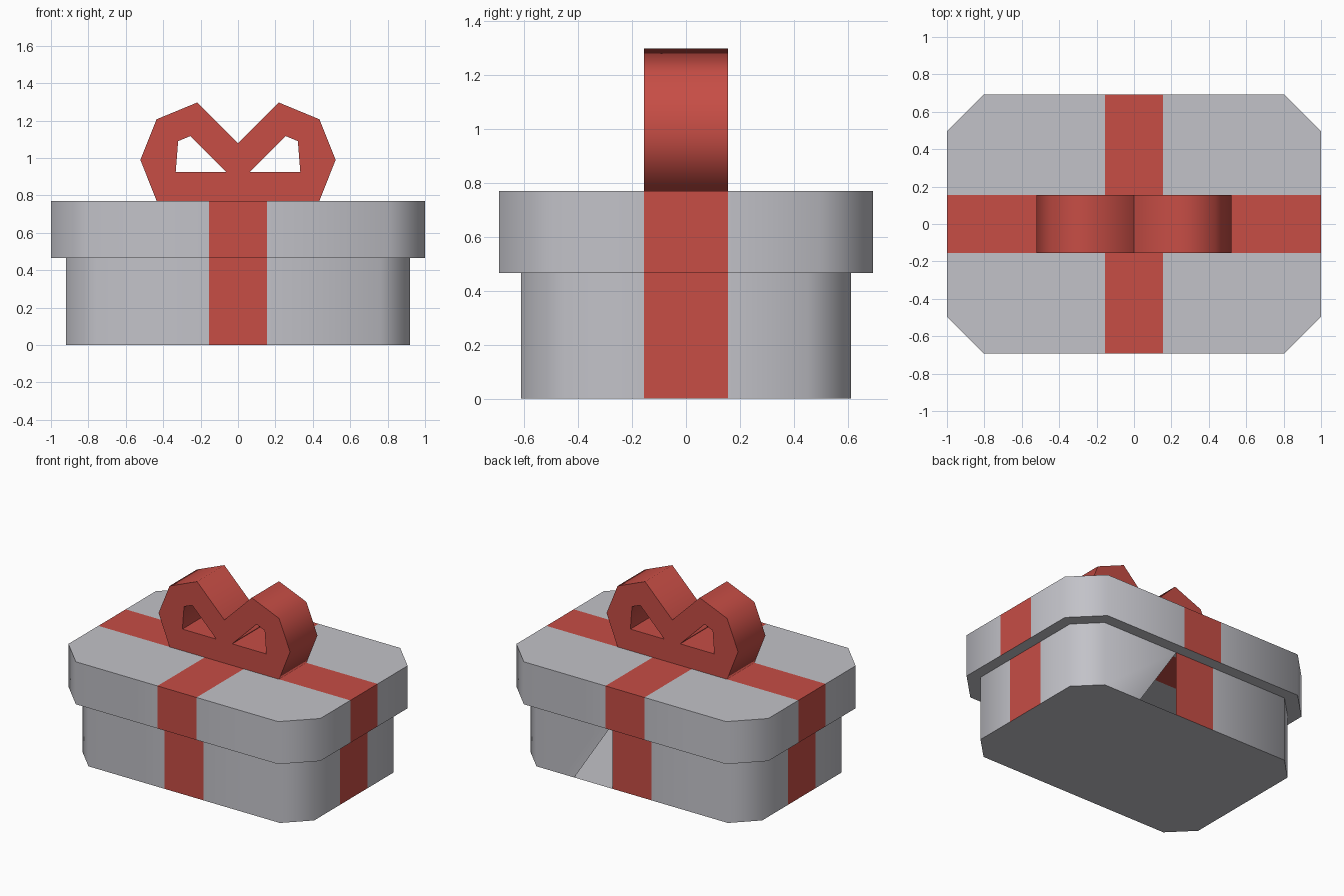
import bpy, bmesh, math
from mathutils import Vector

cube = bpy.data.objects.get("Cube")
if cube:
    bpy.data.objects.remove(cube, do_unlink=True)

RIBBON = 0.155          # half width of the ribbon and bow
RIM, TOP = 0.465, 0.77  # underside and top of the lid


def material(name, rgb):
    mat = bpy.data.materials.new(name)
    mat.use_nodes = True
    mat.diffuse_color = (*rgb, 1)
    mat.node_tree.nodes["Principled BSDF"].inputs["Base Color"].default_value = (*rgb, 1)
    return mat


grey = material("box_grey", (0.54, 0.54, 0.58))
red = material("ribbon_red", (0.57, 0.075, 0.06))


def add_object(name, mesh, mats, angle):
    obj = bpy.data.objects.new(name, mesh)
    bpy.context.collection.objects.link(obj)
    for mat in mats:
        mesh.materials.append(mat)
    bpy.ops.object.select_all(action="DESELECT")
    obj.select_set(True)
    bpy.context.view_layer.objects.active = obj
    bpy.ops.object.shade_smooth_by_angle(angle=math.radians(angle))
    return obj


def octagon(x, y, cut, z):
    """Rectangle with chamfered corners, counter-clockwise from above."""
    a, b = x - cut, y - cut
    return [(x, -b, z), (x, b, z), (a, y, z), (-a, y, z),
            (-x, b, z), (-x, -b, z), (-a, -y, z), (a, -y, z)]


def shell(rings, cap_top):
    """Join stacked octagons, cap one end and cut in the ribbon stripes."""
    bm = bmesh.new()
    loops = [[bm.verts.new(p) for p in ring] for ring in rings]
    for low, high in zip(loops, loops[1:]):
        for i in range(8):
            j = (i + 1) % 8
            bm.faces.new((low[i], low[j], high[j], high[i]))
    bm.faces.new(loops[-1] if cap_top else loops[0][::-1])
    for axis in (Vector((1, 0, 0)), Vector((0, 1, 0))):
        for side in (-1, 1):
            bmesh.ops.bisect_plane(bm, geom=bm.verts[:] + bm.edges[:] + bm.faces[:],
                                   plane_co=axis * side * RIBBON, plane_no=axis)
    bm.normal_update()
    for f in bm.faces:
        c = f.calc_center_median()
        on_ribbon = min(abs(c.x), abs(c.y)) < RIBBON
        f.material_index = int(on_ribbon and f.normal.z > -0.5)
    return bm


def finish(bm, name):
    mesh = bpy.data.meshes.new(name)
    bm.to_mesh(mesh)
    bm.free()
    return add_object(name, mesh, (grey, red), 60)


base_top = octagon(0.92, 0.61, 0.16, RIM)

# Base: open-topped tray with a triangular gap beside the back ribbon
bm = shell([octagon(0.92, 0.61, 0.16, 0), base_top], False)
panel = next(f for f in bm.faces
             if f.normal.y > 0.9 and f.calc_center_median().x > RIBBON)
gap = bm.verts.new((0.46, 0.61, 0))
corners = [gap if v.co.x < 0.2 and v.co.z < 0.1 else v for v in panel.verts]
bmesh.ops.delete(bm, geom=[panel], context="FACES_ONLY")
bm.faces.new(corners)
finish(bm, "box_base")

# Lid: rim underside, walls and top
finish(shell([base_top, octagon(1, 0.692, 0.197, RIM),
              octagon(1, 0.692, 0.197, TOP)], True), "lid")

# Bow: mirrored outline with two loop openings, extruded across the ribbon
half = [(0.435, TOP), (0.522, 0.99), (0.435, 1.207), (0.217, 1.297)]
opening = [(0.063, 0.925), (0.333, 0.925), (0.32, 1.09), (0.255, 1.117)]


def mirrored(points):
    return [(-x, z) for x, z in reversed(points)]


curve = bpy.data.curves.new("bow_outline", "CURVE")
curve.dimensions = "2D"
curve.fill_mode = "BOTH"
curve.extrude = RIBBON
for points in (half + [(0, 1.08)] + mirrored(half), opening, mirrored(opening)):
    spline = curve.splines.new("POLY")
    spline.points.add(len(points) - 1)
    spline.use_cyclic_u = True
    for p, (x, z) in zip(spline.points, points):
        p.co = (x, z, 0, 1)
outline = bpy.data.objects.new("bow_outline", curve)
bpy.context.collection.objects.link(outline)
bpy.context.view_layer.update()
mesh = bpy.data.meshes.new_from_object(
    outline.evaluated_get(bpy.context.evaluated_depsgraph_get()))
bpy.data.objects.remove(outline, do_unlink=True)

bm = bmesh.new()
bm.from_mesh(mesh)
bmesh.ops.remove_doubles(bm, verts=bm.verts, dist=0.0005)
for v in bm.verts:
    v.co = (v.co.x, -v.co.z, v.co.y)
bmesh.ops.recalc_face_normals(bm, faces=bm.faces)
for f in bm.faces:
    f.material_index = 0
bm.to_mesh(mesh)
bm.free()
mesh.materials.clear()
mesh.name = "bow"
add_object("bow", mesh, (red,), 75)
